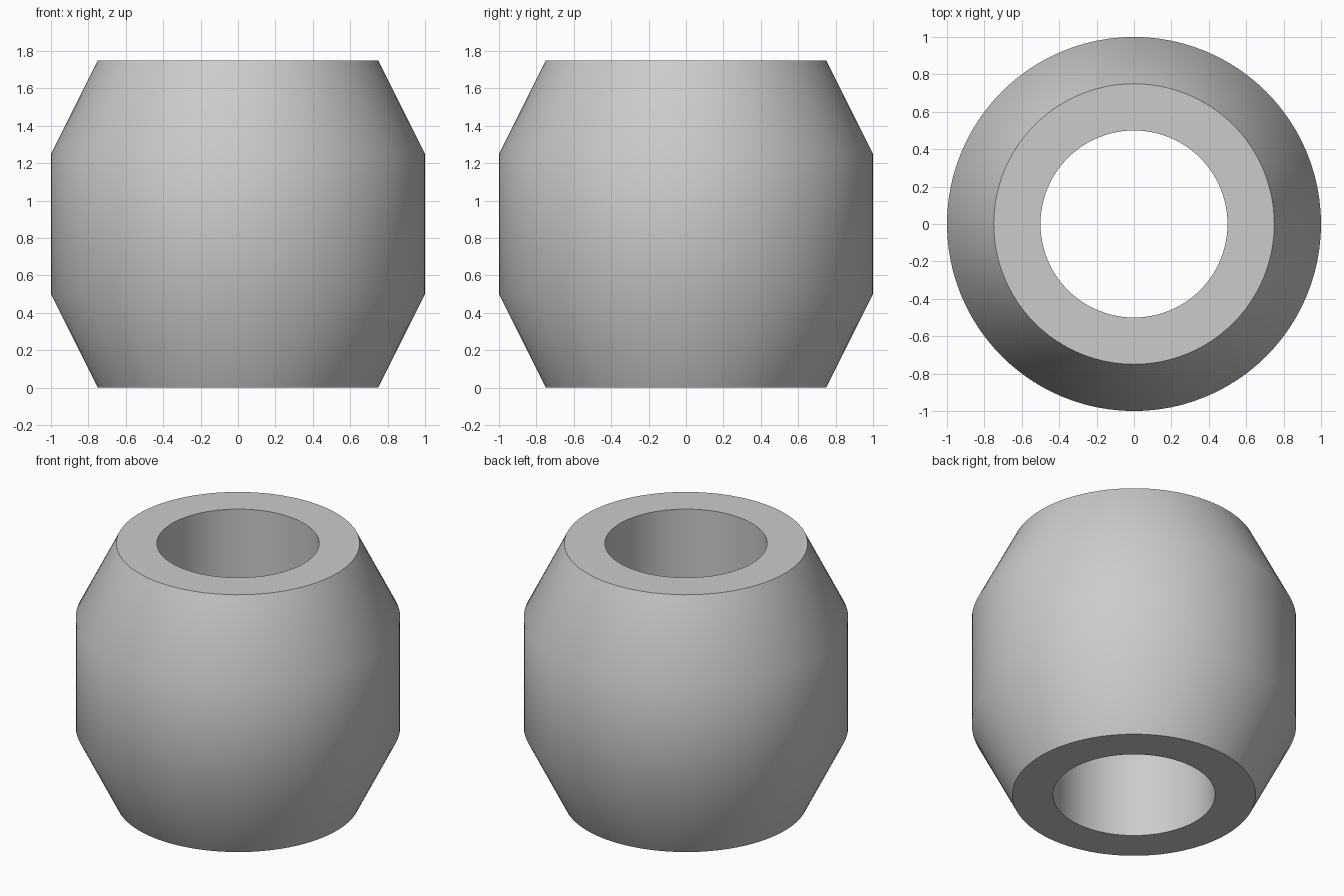
import bpy, bmesh, math
from mathutils import Matrix

cube = bpy.data.objects.get("Cube")
if cube:
    bpy.data.objects.remove(cube, do_unlink=True)

SEGMENTS = 96

# Plain grey material
grey = bpy.data.materials.new("plain grey")
grey.use_nodes = True
colour = (0.6, 0.6, 0.6, 1)
grey.diffuse_color = colour
grey.node_tree.nodes["Principled BSDF"].inputs["Base Color"].default_value = colour

# Closed wall section (radius, height): chamfered outside, straight bore
section = [(0.5, 0), (0.75, 0), (1, 0.5), (1, 1.25), (0.75, 1.75), (0.5, 1.75)]

# Revolve the section around the vertical axis
bm = bmesh.new()
verts = [bm.verts.new((r, 0, z)) for r, z in section]
edges = [bm.edges.new((a, b)) for a, b in zip(verts, verts[1:] + verts[:1])]
bmesh.ops.spin(bm, geom=verts + edges, cent=(0, 0, 0), axis=(0, 0, 1),
               angle=math.tau, steps=SEGMENTS, use_merge=True)
bmesh.ops.remove_doubles(bm, verts=bm.verts, dist=0.0001)
bmesh.ops.recalc_face_normals(bm, faces=bm.faces)

mesh = bpy.data.meshes.new("barrel_bead")
bm.to_mesh(mesh)
bm.free()
mesh.materials.append(grey)
bead = bpy.data.objects.new("barrel_bead", mesh)
bpy.context.collection.objects.link(bead)

# Smooth sides with crisp rims
bpy.ops.object.select_all(action="DESELECT")
bead.select_set(True)
bpy.context.view_layer.objects.active = bead
bpy.ops.object.shade_smooth_by_angle(angle=math.radians(30))
